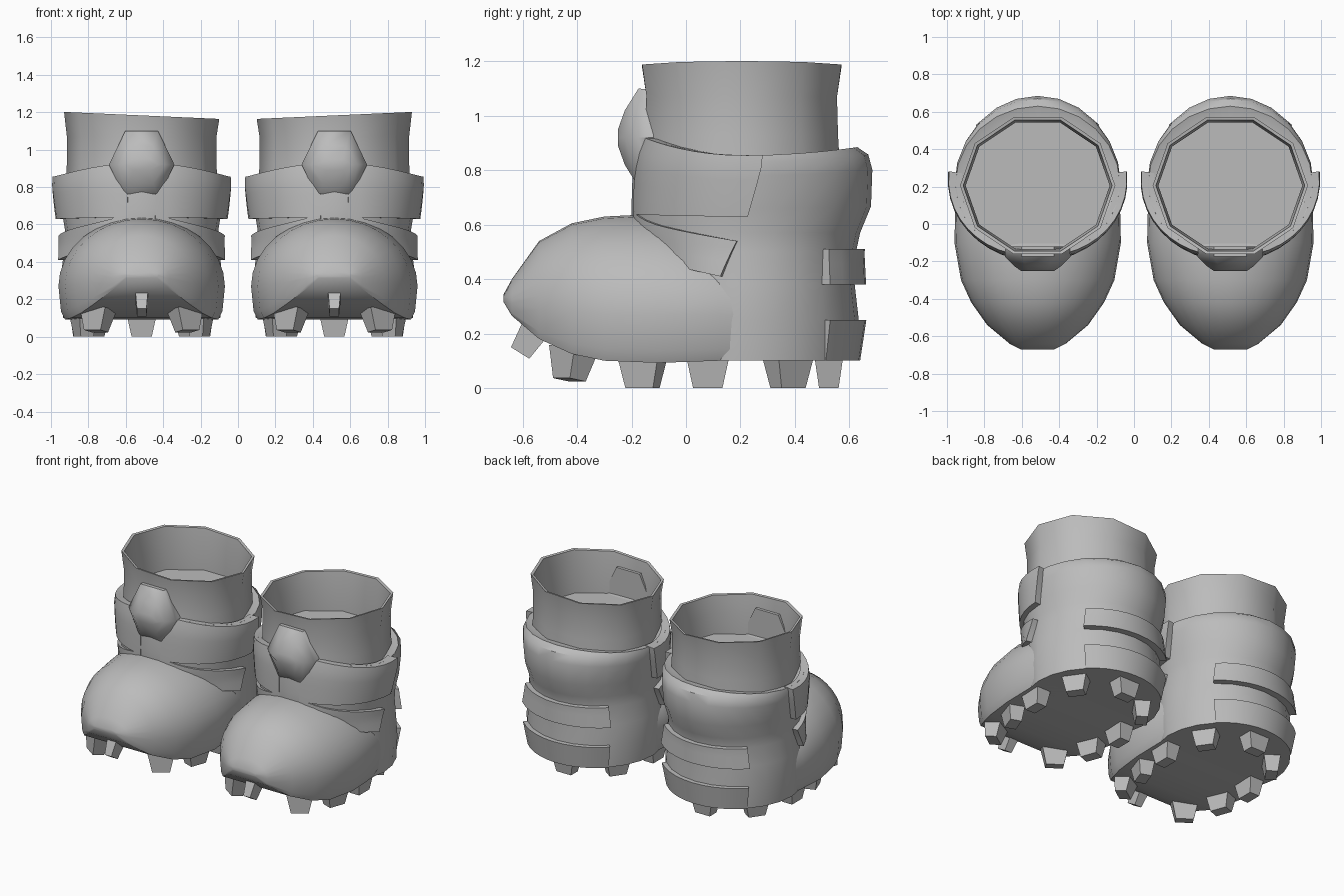
import bpy, bmesh, math
from math import sin, cos, pi, radians
from mathutils import Vector, Matrix

if "Cube" in bpy.data.objects:
    bpy.data.objects.remove(bpy.data.objects["Cube"])

GREY = (0.5, 0.5, 0.5, 1)
mat = bpy.data.materials.new("plain_grey")
mat.use_nodes = True
mat.diffuse_color = GREY
mat.node_tree.nodes["Principled BSDF"].inputs["Base Color"].default_value = GREY
CX = 0.515  # centre of one boot; the other is mirrored


def finish(name, bm, angle=40):
    """Turn a bmesh around the boot centre into a mirrored, shaded object."""
    bmesh.ops.translate(bm, vec=(CX, 0, 0), verts=bm.verts)
    bmesh.ops.recalc_face_normals(bm, faces=bm.faces)
    mesh = bpy.data.meshes.new(name)
    bm.to_mesh(mesh)
    bm.free()
    mesh.materials.append(mat)
    ob = bpy.data.objects.new(name, mesh)
    bpy.context.collection.objects.link(ob)
    bpy.ops.object.select_all(action="DESELECT")
    ob.select_set(True)
    bpy.context.view_layer.objects.active = ob
    bpy.ops.object.shade_smooth_by_angle(angle=radians(angle))
    mirror = ob.modifiers.new("pair", "MIRROR")
    mirror.use_mirror_merge = False
    return ob


def loft(rings, closed=True, caps=True, bm=None):
    """Skin a list of point rings."""
    bm = bm or bmesh.new()
    rows = [[bm.verts.new(p) for p in ring] for ring in rings]
    n = len(rows[0])
    for a, b in zip(rows, rows[1:]):
        for i in range(n if closed else n - 1):
            j = (i + 1) % n
            bm.faces.new((a[i], a[j], b[j], b[i]))
    if caps:
        bm.faces.new(rows[0])
        bm.faces.new(rows[-1])
    return bm


# Foot: arched sections from toe to heel (y, half width, sole z, widest z, top z)
FOOT = [(-.67, .09, .315, .33, .345), (-.64, .15, .265, .31, .40),
        (-.54, .27, .18, .29, .54), (-.42, .355, .125, .28, .605),
        (-.3, .41, .10, .27, .63), (-.1, .445, .092, .27, .64),
        (.12, .44, .10, .27, .60), (.34, .37, .10, .27, .5)]


def foot_section(y, w, low, mid, top):
    edge = low + (mid - low) * .25
    arch = [(w * cos(pi * i / 16), mid + (top - mid) * sin(pi * i / 16)) for i in range(17)]
    pts = [(w * .92, low), (w * .97, edge)] + arch + [(-w * .97, edge), (-w * .92, low)]
    return [(x, y, z) for x, z in pts]


finish("foot", loft([foot_section(*s) for s in FOOT]))

# Ankle shaft: stacked rings (z, front y, back y, half width)
SHAFT = [(.1, -.1, .635, .42), (.25, -.1, .635, .43), (.38, -.15, .62, .425),
         (.5, -.185, .625, .41), (.57, -.2, .64, .41), (.66, -.2, .68, .425),
         (.78, -.195, .685, .44), (.83, -.185, .67, .445), (.855, -.175, .63, .44)]
MID_Y = .21


def shaft_point(angle, z, out=0.0):
    """Point on the shaft wall; the rim rises at the front and the back."""
    for a, b in zip(SHAFT, SHAFT[1:]):
        if z <= b[0]:
            break
    t = (z - a[0]) / (b[0] - a[0])
    front, back, w = (a[k] + (b[k] - a[k]) * t for k in (1, 2, 3))
    s, c = sin(angle), cos(angle)
    depth = (MID_Y - front if s < 0 else back - MID_Y) + out
    lift = (.075 if s < 0 else .03) * s * s * min(1, max(0, (z - .6) / .25))
    return Vector(((w + out) * c, MID_Y + depth * s, z + lift))


ANGLES = [2 * pi * i / 24 for i in range(24)]
rings = [[shaft_point(a, s[0]) for a in ANGLES] for s in SHAFT]
rings.append([shaft_point(a, .855, -.06) - Vector((0, 0, .015)) for a in ANGLES])
finish("ankle_shaft", loft(rings))

# Cuff: ten-sided open tube with an insole closing it inside
def cuff_ring(z, w, d, tilt=0.0):
    pts = [(w * cos(pi * i / 5), MID_Y - .005 + d * sin(pi * i / 5)) for i in range(10)]
    return [(x, y, z + tilt * x) for x, y in pts]


bm = loft([cuff_ring(.8, .405, .38), cuff_ring(.93, .40, .372),
           cuff_ring(1.07, .40, .368), cuff_ring(1.183, .415, .385, .045),
           cuff_ring(1.18, .398, .368, .045), cuff_ring(1.05, .385, .355),
           cuff_ring(.91, .385, .355)], caps=False)
bm.verts.ensure_lookup_table()
bm.faces.new(list(bm.verts)[-10:])
finish("cuff", bm)


def shell(bm, a0, a1, z0, z1, o0, o1, low_out, high_out, slant=0, climb=0, rows=5, cols=10):
    """Raised patch on the shaft; o0 and o1 scale its lift at the two ends."""
    def point(u, v, out):
        angle = radians(a0 + (a1 + slant * v - a0) * u)
        z = z0 + (z1 - z0) * v + climb * (1 - u)
        return shaft_point(angle, z, out)
    us = [i / cols for i in range(cols + 1)]
    grid = []
    for k in range(rows + 1):
        v = k / rows
        lift = low_out + (high_out - low_out) * v
        grid.append([point(u, v, lift * (o0 + (o1 - o0) * u)) for u in us])
    grid.insert(0, [point(u, 0, -.03) for u in us])
    grid.append([point(u, 1, -.03) for u in us])
    # close both ends with a buried column
    for k, row in enumerate(grid):
        v = min(1, max(0, (k - 1) / rows))
        row.insert(0, point(0, v, -.03))
        row.append(point(1, v, -.03))
    loft(grid, closed=False, caps=False, bm=bm)


# Side flaps: an upper and a lower strap end on each side
for name, z0, z1, end, slant, climb, thick in (
        ("upper_flap", .63, .855, 2, 7, 0, .04), ("lower_flap", .41, .54, -12, 9, .1, .035)):
    bm = bmesh.new()
    shell(bm, -80, end, z0, z1, 0, 1, thick, thick, slant, climb)
    shell(bm, 260, 180 - end, z0, z1, 0, 1, thick, thick, -slant, climb)
    finish(name, bm, 35)

# Heel bands: two raised plates round the back
for name, z0, z1, low, high in (("lower_heel_band", .1, .25, .005, .028),
                                ("upper_heel_band", .38, .51, .042, .03)):
    bm = bmesh.new()
    shell(bm, 45, 135, z0, z1, 1, 1, low, high)
    finish(name, bm, 35)

# Badge: six-sided domed plate on the front of the cuff
def hexagon(y, w, h):
    return [(w * cos(pi * i / 3), y, .92 + h * sin(pi * i / 3) / sin(pi / 3)) for i in range(6)]


finish("front_badge", loft([hexagon(-.12, .172, .178), hexagon(-.175, .175, .18),
                            hexagon(-.225, .125, .1), hexagon(-.25, .09, .03)]), 50)

# Cleats: tapered studs round the sole (x, y, tip z, tilt, facing)
STUDS = [(0, -.615, .12, -32, 0), (0, .525, 0, 0, 0)]
for side in (-1, 1):
    STUDS += [(side * .245, -.43, .02, -10, side * 35), (side * .31, -.16, 0, 0, side * 70),
              (side * .33, .08, 0, 0, side * 90), (side * .26, .375, 0, 0, side * 125)]
bm = bmesh.new()
for x, y, tip, tilt, facing in STUDS:
    toe = y < -.6
    wide, deep = (.035, .055) if toe else (.075, .05)
    place = (Matrix.Translation((x, y, tip)) @ Matrix.Rotation(radians(facing), 4, "Z")
             @ Matrix.Rotation(radians(tilt), 4, "X"))
    rings = []
    for z, k in ((.01 if tilt else 0, .72), (.17 if toe else .13, 1.1)):
        corners = ((-1, -1), (1, -1), (1, 1), (-1, 1))
        rings.append([place @ Vector((sx * wide * k, sy * deep * k, z)) for sx, sy in corners])
    loft(rings, bm=bm)
finish("sole_cleats", bm, 30)
